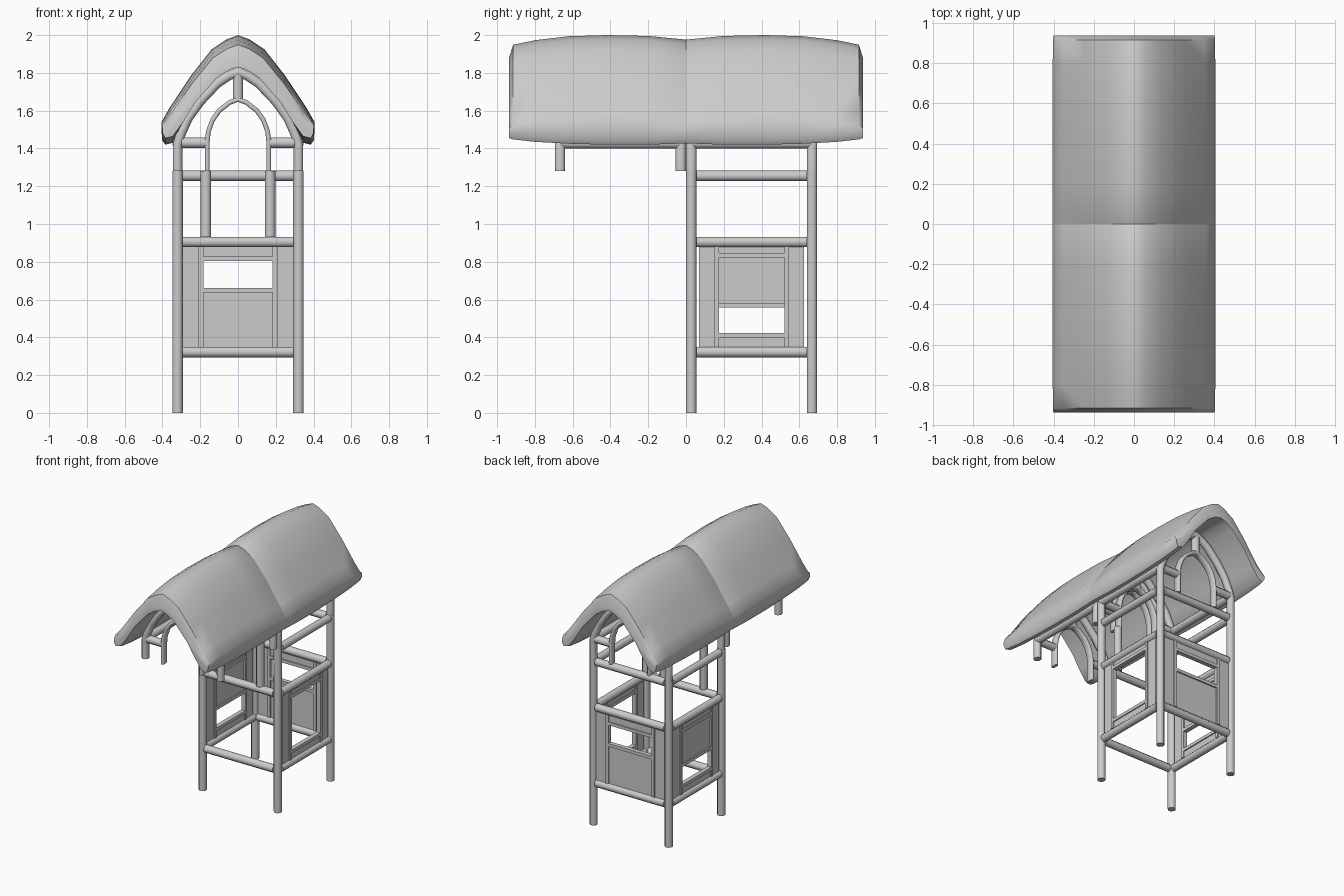
import bpy, bmesh, math
from mathutils import Vector

if "Cube" in bpy.data.objects:
    bpy.data.objects.remove(bpy.data.objects["Cube"])

W = 0.055            # timber thickness
X = 0.32             # post offset in x
YF, YB = 0.028, 0.667
YM = (YF + YB) / 2


def make(name, bm, smooth=False):
    bmesh.ops.recalc_face_normals(bm, faces=bm.faces)
    me = bpy.data.meshes.new(name)
    bm.to_mesh(me)
    bm.free()
    ob = bpy.data.objects.new(name, me)
    bpy.context.collection.objects.link(ob)
    if smooth:
        bpy.context.view_layer.objects.active = ob
        bpy.ops.object.select_all(action='DESELECT')
        ob.select_set(True)
        bpy.ops.object.shade_smooth_by_angle(angle=math.radians(50))
    return ob


def loft(name, rings):
    bm = bmesh.new()
    vs = [[bm.verts.new(p) for p in r] for r in rings]
    n = len(rings[0])
    for a, b in zip(vs, vs[1:]):
        for i in range(n):
            j = (i + 1) % n
            bm.faces.new((a[i], a[j], b[j], b[i]))
    bm.faces.new(vs[0])
    bm.faces.new(vs[-1])
    return make(name, bm, True)


def section(a, b):
    """Chamfered rectangle, 8 points."""
    c = min(a, b) * 0.3
    a, b = a / 2, b / 2
    return [(a, b - c), (a - c, b), (c - a, b), (-a, b - c),
            (-a, c - b), (c - a, -b), (a - c, -b), (a, c - b)]


def timber(name, p, q, w=W, d=W):
    p, q = Vector(p), Vector(q)
    axis = (q - p).normalized()
    u = Vector((0, 1, 0)) if abs(axis.x) > 0.5 else Vector((1, 0, 0))
    v = axis.cross(u)
    return loft(name, [[e + u * s + v * t for s, t in section(w, d)] for e in (p, q)])


def arch(name, half, y, w, d):
    """Sweep a timber along a symmetric pointed path in the xz plane."""
    path = [Vector((-x, 0, z)) for x, z in half] + [Vector((x, 0, z)) for x, z in half[-2::-1]]
    rings = []
    for i, p in enumerate(path):
        t0 = (path[max(i, 1)] - path[max(i, 1) - 1]).normalized()
        k = min(i, len(path) - 2)
        t1 = (path[k + 1] - path[k]).normalized()
        t = (t0 + t1).normalized()
        n = Vector((-t.z, 0, t.x)) / max(t.dot(t1), 0.5)
        rings.append([p + n * s + Vector((0, y + r, 0)) for s, r in section(w, d)])
    return loft(name, rings)


def box(name, lo, hi):
    bm = bmesh.new()
    bmesh.ops.create_cube(bm, size=1)
    lo, hi = Vector(lo), Vector(hi)
    for v in bm.verts:
        v.co = Vector([(lo[i] + hi[i]) / 2 + v.co[i] * (hi[i] - lo[i]) for i in range(3)])
    return make(name, bm)


# Corner posts, doorway posts and horizontal rails of the tower
for s in (-1, 1):
    for y in (YF, YB):
        timber("corner_post", (s * X, y, 0), (s * X, y, 1.28))
    timber("doorway_post", (s * 0.17, YF, 0.93), (s * 0.17, YF, 1.28))
    for z in (0.322, 0.905, 1.255):
        timber("side_rail", (s * X, YF + W / 2, z), (s * X, YB - W / 2, z))
for y, z in ((YF, 0.322), (YF, 0.905), (YB, 0.322), (YB, 0.905), (YB, 1.255)):
    timber("cross_rail", (-X + W / 2, y, z), (X - W / 2, y, z))


# Wall panels, described by along-wall coordinate u and height z
def wall(label, place, bars, sheet, strips):
    def slab(name, u0, u1, z0, z1, t):
        a, b = place(u0, -t), place(u1, t)
        box(label + name, (min(a[0], b[0]), min(a[1], b[1]), z0),
            (max(a[0], b[0]), max(a[1], b[1]), z1))
    for s in (-1, 1):
        slab("_side_board", s * 0.19, s * 0.293, 0.35, 0.88, 0.009)
        slab("_upright", s * 0.183, s * 0.208, 0.35, 0.88, 0.017)
    for z in bars:
        slab("_bar", -0.185, 0.185, z - 0.012, z + 0.012, 0.017)
    for z0, z1 in strips:
        slab("_strip", -0.185, 0.185, z0, z1, 0.009)
    if sheet:
        slab("_sheet", -0.185, 0.185, sheet[0], sheet[1], 0.007)


wall("back_wall", lambda u, t: (u, YB + t), (0.65, 0.815), (0.35, 0.65), [(0.82, 0.88)])
wall("left_wall", lambda u, t: (-X + t, YM + u * 0.95), (0.41, 0.57, 0.835), (0.57, 0.83),
     [(0.35, 0.41), (0.83, 0.88)])
wall("right_wall", lambda u, t: (X + t, YM + u * 0.95), (0.41, 0.835), None,
     [(0.35, 0.41), (0.83, 0.88)])

# Roof frames: pointed arches, small inner arches, ties; repeated under both roof halves
outer = [(X, 1.28), (X, 1.42), (0.305, 1.47), (0.265, 1.56), (0.2, 1.65), (0.11, 1.745), (0.05, 1.785), (0, 1.805)]
inner = [(0.163, 1.28), (0.163, 1.43), (0.157, 1.49), (0.135, 1.55), (0.1, 1.6), (0.045, 1.643), (0, 1.66)]
for side in (1, -1):
    for y in (YF * side, YB * side):
        arch("roof_arch", outer, y, 0.05, W)
        arch("inner_arch", inner, y, 0.025, W)
        timber("king_post", (0, y, 1.66), (0, y, 1.79))
        for s in (-1, 1):
            timber("arch_tie", (s * 0.17, y, 1.43), (s * (X - 0.02), y, 1.43))
    for s in (-1, 1):
        timber("eave_beam", (s * X, YF * side, 1.428), (s * X, YB * side, 1.428))

# Roof shells: two puffy thatch halves, one turned 180 degrees
top = [(0.403, 1.445), (0.405, 1.54), (0.36, 1.62), (0.25, 1.785), (0.14, 1.925), (0.06, 1.978)]
low = [(0.05, 1.815), (0.11, 1.775), (0.225, 1.645), (0.29, 1.54), (0.345, 1.43), (0.385, 1.42)]
stations = [(-0.15, 1.43, 0.85, 0.03), (-0.09, 1.43, 0.6, 0.012), (0.0, 1.43, 0.16, 0.007), (0.2, 1.43, 0.03, 0.0),
            (0.42, 1.43, 0, 0), (0.62, 1.43, 0.04, 0.005), (0.8, 1.43, 0.18, 0.015),
            (0.915, 1.43, 0.34, 0.028), (0.938, 1.43, 0.82, 0.035)]
for turn in (0, 1):
    rings = []
    for y, _, f, lift in stations:
        # pull the outer skin toward the inner one near the ends
        def mix(p, q):
            return (p[0] + (q[0] - p[0]) * f * 0.7, p[1] + (q[1] - p[1]) * f)
        t = [mix(p, q) for p, q in zip(top[1:], [(0.38, 1.5), (0.31, 1.54), (0.225, 1.66), (0.11, 1.79), (0.05, 1.83)])]
        t = [(0.403 - 0.1 * lift, 1.445 + lift), (t[0][0] * 0.3 + 0.405 * 0.7, t[0][1])] + t[1:]
        right = t + [(0, 2.0 - 0.15 * f)]
        l = [(0, 1.83)] + low[:4] + [(x, z + lift) for x, z in low[4:]]
        ring = right + [(-x, z) for x, z in t[::-1]]
        ring += [(-x, z) for x, z in l[:0:-1]] + l
        k = -1 if turn else 1
        rings.append([Vector((x * k, y * k, z)) for x, z in ring])
    loft("roof_half", rings)
